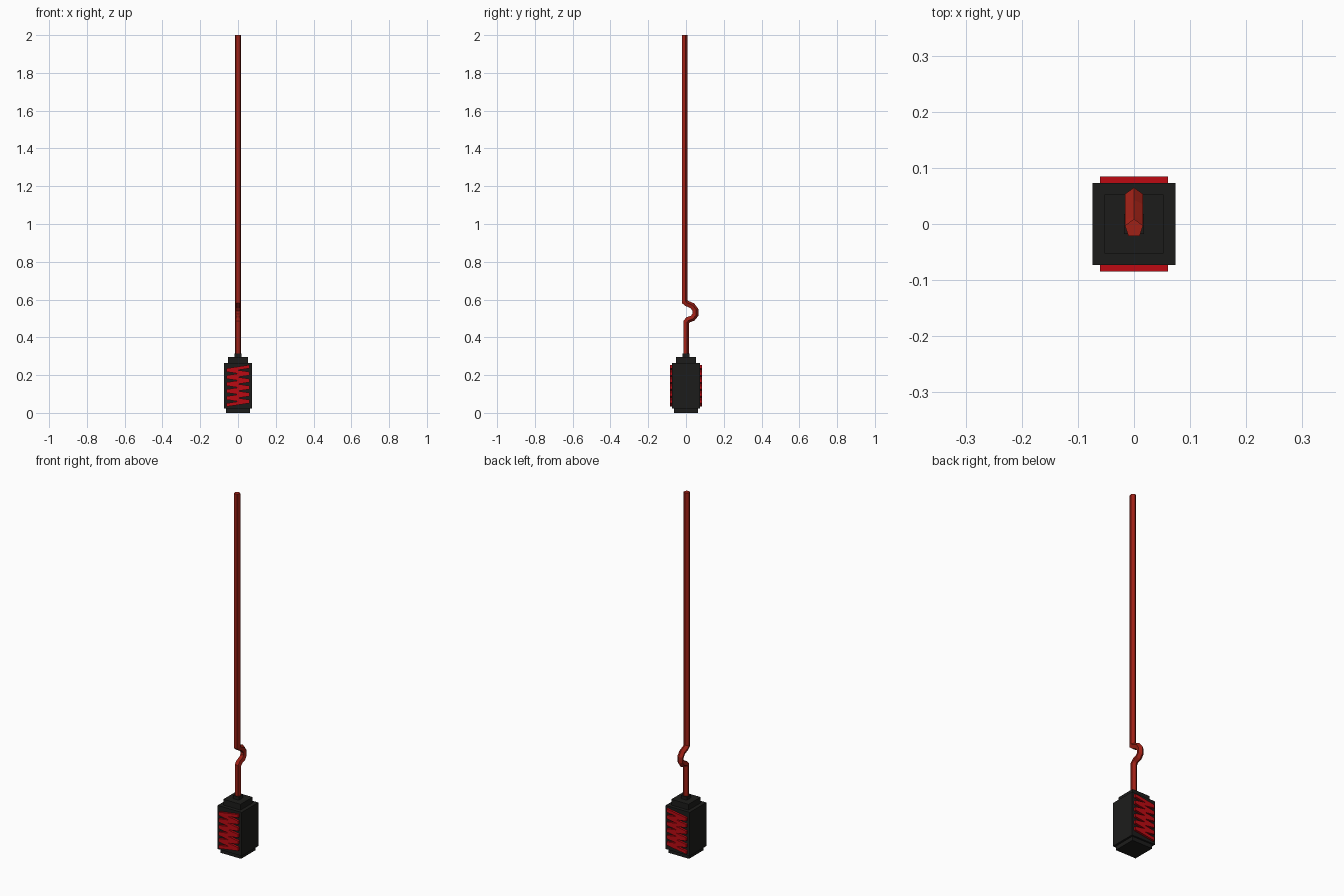
import bpy, bmesh, math
from mathutils import Vector

if "Cube" in bpy.data.objects:
    bpy.data.objects.remove(bpy.data.objects["Cube"])


def material(name, rgb):
    m = bpy.data.materials.new(name)
    m.diffuse_color = (*rgb, 1)
    m.use_nodes = True
    m.node_tree.nodes["Principled BSDF"].inputs["Base Color"].default_value = m.diffuse_color
    return m


black = material("black", (0.012, 0.012, 0.011))
rod_red = material("rod_red", (0.35, 0.015, 0.008))
bright_red = material("bright_red", (0.5, 0.003, 0.006))


def finish(name, bm, mat):
    bmesh.ops.recalc_face_normals(bm, faces=bm.faces[:])
    me = bpy.data.meshes.new(name)
    bm.to_mesh(me)
    bm.free()
    me.materials.append(mat)
    ob = bpy.data.objects.new(name, me)
    bpy.context.collection.objects.link(ob)
    return ob


def box(name, hx, hy, z0, z1):
    bm = bmesh.new()
    bmesh.ops.create_cube(bm, size=1)
    for v in bm.verts:
        v.co = (v.co.x * 2 * hx, v.co.y * 2 * hy, z0 + (v.co.z + 0.5) * (z1 - z0))
    return finish(name, bm, black)


# stepped weight block
box("base_step", 0.063, 0.063, 0.0, 0.022)
box("block", 0.074, 0.073, 0.022, 0.265)
box("top_step", 0.053, 0.053, 0.265, 0.297)
box("rod_collar", 0.018, 0.018, 0.297, 0.315)

# zigzag winding on the front, mirrored to the back
bm = bmesh.new()
n, half, thick, z0, z1 = 11, 0.0605, 0.018, 0.033, 0.254
rows = []
for i in range(n + 1):
    x = half if i % 2 else -half
    z = z0 + (z1 - z0 - thick) * i / n
    rows.append((bm.verts.new((x, -0.085, z)), bm.verts.new((x, -0.085, z + thick))))
faces = [bm.faces.new((a[0], b[0], b[1], a[1])) for a, b in zip(rows, rows[1:])]
for f in faces:
    ring = [bm.verts.new((v.co.x, -0.073, v.co.z)) for v in f.verts]
    fv = list(f.verts)
    for k in range(4):
        j = (k + 1) % 4
        if k in (0, 2):
            bm.faces.new((fv[k], fv[j], ring[j], ring[k]))
        elif abs(fv[k].co.x) > 0:
            bm.faces.new((fv[k], fv[j], ring[j], ring[k]))
winding = finish("winding", bm, bright_red)
winding.modifiers.new("mirror", "MIRROR").use_axis = (False, True, False)

# five-sided bent rod, path given as (y, z) from top to bottom
path = [(-0.008, 2.0), (-0.008, 0.588), (0.004, 0.578), (0.032, 0.566), (0.048, 0.545),
        (0.048, 0.52), (0.035, 0.503), (0.010, 0.494), (0.0, 0.482), (0.0, 0.3)]
pts = [Vector(p) for p in path]
bm = bmesh.new()
rings = []
for i, p in enumerate(pts):
    d0 = (p - pts[i - 1]).normalized() if i else (pts[1] - p).normalized()
    d1 = (pts[i + 1] - p).normalized() if i < len(pts) - 1 else d0
    t = (d0 + d1).normalized()
    normal = Vector((-t.y, t.x)) / max(t.dot(d0), 0.6)
    ring = []
    for k in range(5):
        a = 2 * math.pi * k / 5
        q = p + normal * (0.017 * math.cos(a))
        ring.append(bm.verts.new((0.017 * math.sin(a), q.x, q.y)))
    rings.append(ring)
for a, b in zip(rings, rings[1:]):
    for k in range(5):
        j = (k + 1) % 5
        bm.faces.new((a[k], a[j], b[j], b[k]))
bm.faces.new(rings[0])
bm.faces.new(rings[-1])
finish("bent_rod", bm, rod_red)
